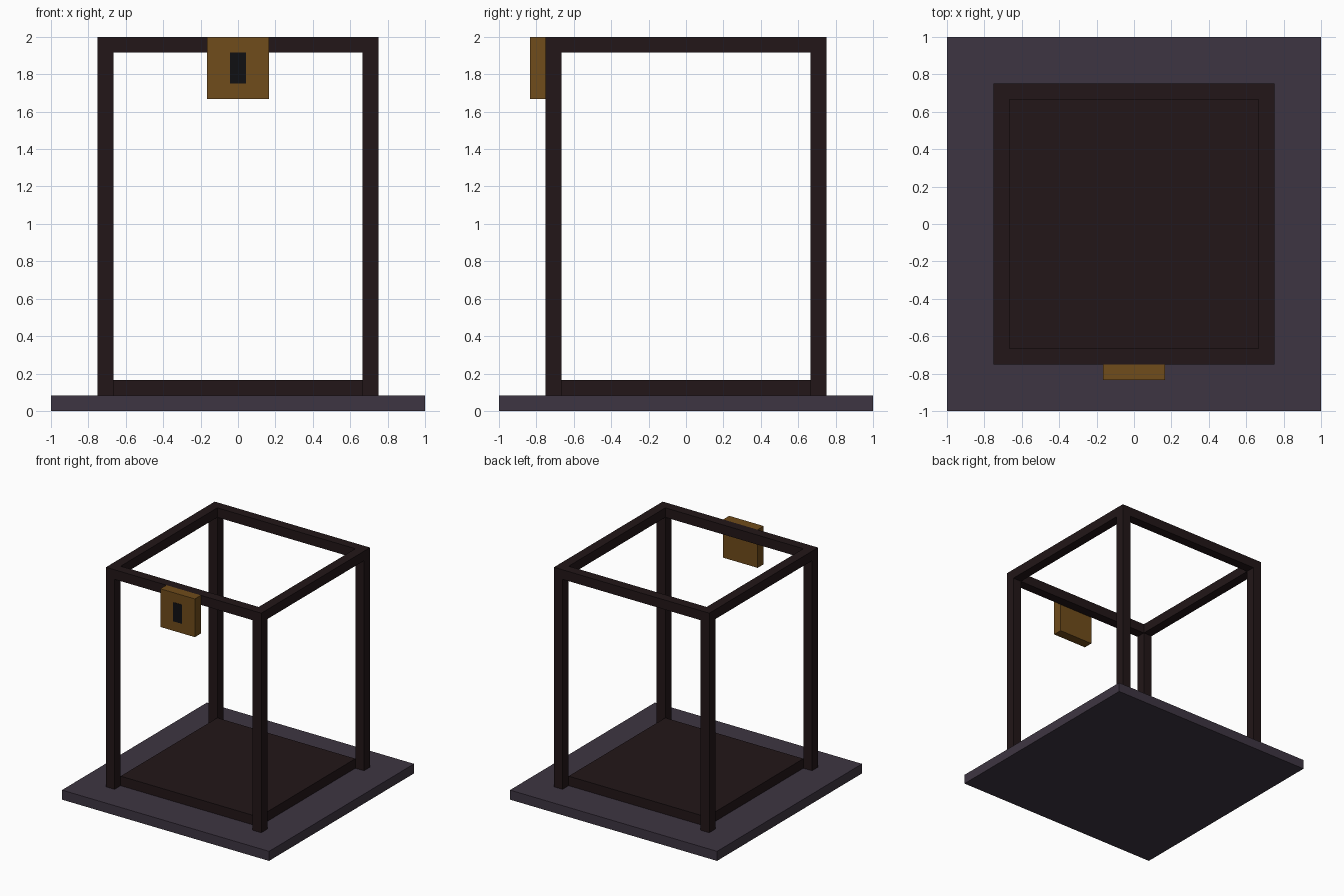
import bpy
import bmesh
from mathutils import Vector

if "Cube" in bpy.data.objects:
    bpy.data.objects.remove(bpy.data.objects["Cube"])

U = 1 / 12  # grid module


def material(name, rgb):
    m = bpy.data.materials.new(name)
    m.diffuse_color = (*rgb, 1)
    m.use_nodes = True
    m.node_tree.nodes["Principled BSDF"].inputs["Base Color"].default_value = m.diffuse_color
    return m


def box(name, lo, hi, mat):
    """Box between two corners, given in grid modules."""
    lo, hi = Vector(lo) * U, Vector(hi) * U
    bm = bmesh.new()
    bmesh.ops.create_cube(bm, size=1)
    bmesh.ops.scale(bm, vec=hi - lo, verts=bm.verts)
    mesh = bpy.data.meshes.new(name)
    bm.to_mesh(mesh)
    bm.free()
    mesh.materials.append(mat)
    ob = bpy.data.objects.new(name, mesh)
    ob.location = (lo + hi) / 2
    bpy.context.collection.objects.link(ob)
    return ob


stone = material("stone", (0.048, 0.036, 0.054))
iron = material("dark_iron", (0.016, 0.008, 0.009))
brass = material("brass", (0.16, 0.072, 0.011))
black = material("black", (0.005, 0.005, 0.006))

# Base plate and cage floor
box("base_plate", (-12, -12, 0), (12, 12, 1), stone)
box("cage_floor", (-8, -8, 1), (8, 8, 2), iron)

# Corner posts
for y, fb in ((-8.5, "front"), (8.5, "back")):
    for x, lr in ((-8.5, "left"), (8.5, "right")):
        box(f"{fb}_{lr}_post", (x - .5, y - .5, 1), (x + .5, y + .5, 24), iron)

# Top rails between the posts
for s, fb, lr in ((-8.5, "front", "left"), (8.5, "back", "right")):
    box(f"{fb}_top_rail", (-8, s - .5, 23), (8, s + .5, 24), iron)
    box(f"{lr}_top_rail", (s - .5, -8, 23), (s + .5, 8, 24), iron)

# Lock with keyhole on the front rail
box("lock_plate", (-2, -10, 20), (2, -9, 24), brass)
box("keyhole", (-.5, -10.02, 21), (.5, -9.9, 23), black)
